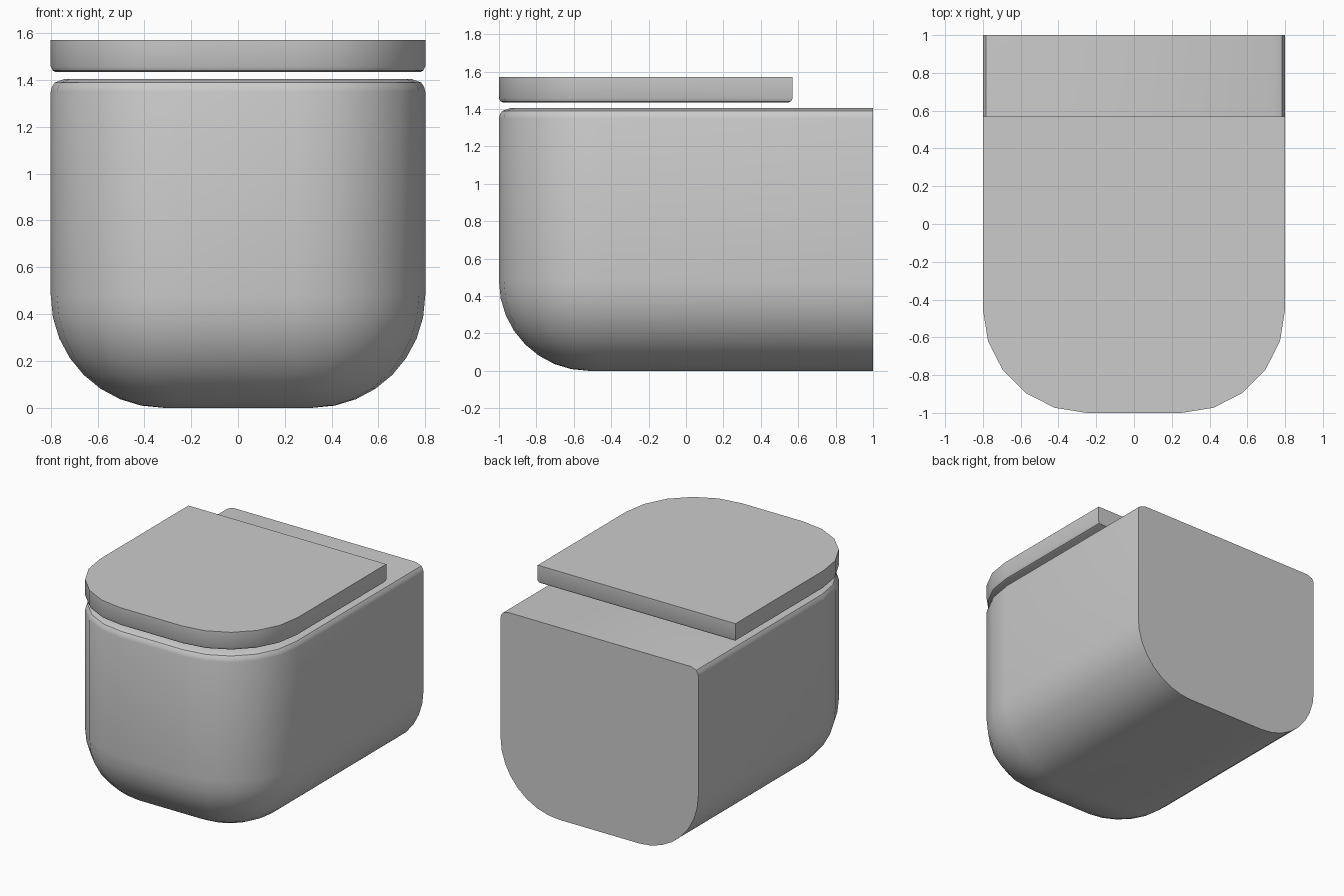
import bpy, bmesh, math

if "Cube" in bpy.data.objects:
    bpy.data.objects.remove(bpy.data.objects["Cube"])

# Single flat ceramic colour
mat = bpy.data.materials.new("ceramic_grey")
mat.diffuse_color = (0.6, 0.6, 0.6, 1)
mat.use_nodes = True
mat.node_tree.nodes["Principled BSDF"].inputs["Base Color"].default_value = mat.diffuse_color

HALF_W, FRONT, CORNER, SEG = 0.8, -1.0, 0.55, 5


def outline(inset, back):
    """D-shaped plan: square back, rounded front corners, offset inwards."""
    r = CORNER - inset
    right = [(HALF_W - inset, back)]
    for i in range(SEG + 1):
        a = math.pi / 2 * i / SEG
        right.append((HALF_W - CORNER + r * math.cos(a),
                      FRONT + CORNER - r * math.sin(a)))
    return right + [(-x, y) for x, y in reversed(right)]


def loft(name, profile, back, inset_back):
    """Stack the plan outline along a list of (inset, z) and cap the ends."""
    bm = bmesh.new()
    rings = [[bm.verts.new((x, y, z))
              for x, y in outline(d, back - (d if inset_back else 0))]
             for d, z in profile]
    for lo, hi in zip(rings, rings[1:]):
        n = len(lo)
        for i in range(n):
            j = (i + 1) % n
            if i == n - 1 and not inset_back:
                continue  # the flat back is one single face
            bm.faces.new((lo[i], lo[j], hi[j], hi[i]))
    bm.faces.new(rings[0])
    bm.faces.new(rings[-1])
    if not inset_back:
        bm.faces.new([r[0] for r in rings] + [r[-1] for r in reversed(rings)])
    bmesh.ops.recalc_face_normals(bm, faces=bm.faces)
    me = bpy.data.meshes.new(name)
    bm.to_mesh(me)
    bm.free()
    me.materials.append(mat)
    ob = bpy.data.objects.new(name, me)
    bpy.context.collection.objects.link(ob)
    bpy.ops.object.select_all(action='DESELECT')
    ob.select_set(True)
    bpy.context.view_layer.objects.active = ob
    bpy.ops.object.shade_smooth_by_angle(angle=math.radians(30))
    return ob


# Bowl: large round underside, straight wall, small rim bevel
R = 0.48
bowl = [(R * (1 - math.sin(a)), R * (1 - math.cos(a)))
        for a in (math.pi / 2 * i / 8 for i in range(9))]
bowl += [(0, 1.35), (0.005, 1.37), (0.017, 1.389), (0.06, 1.405)]
loft("bowl", bowl, 1.0, False)

# Lid: flat slab with a softened lower edge
lid = [(0.02, 1.435), (0.008, 1.441), (0, 1.457), (0, 1.57)]
loft("lid", lid, 0.57, True)
